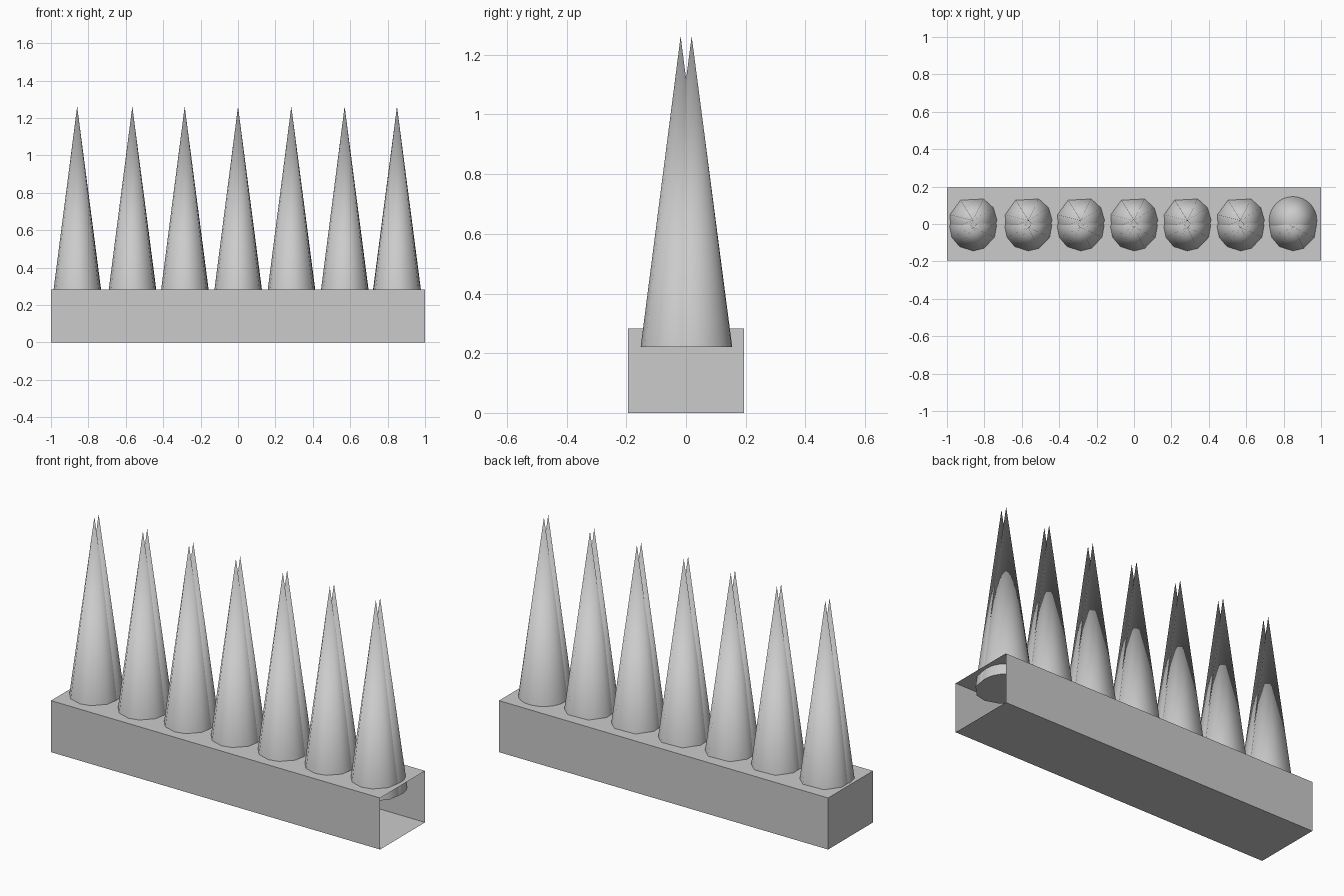
import bpy, bmesh
from math import radians, cos, sin

if "Cube" in bpy.data.objects:
    bpy.data.objects.remove(bpy.data.objects["Cube"])

BASE_Z, TIP_Z = 0.22, 1.262


def finish(name, bm):
    me = bpy.data.meshes.new(name)
    bm.to_mesh(me)
    bm.free()
    ob = bpy.data.objects.new(name, me)
    bpy.context.scene.collection.objects.link(ob)
    return ob


def spike(name, x, y, r, angles):
    # Pointed cone with a closed bottom, sides set by the rim angles
    bm = bmesh.new()
    rim = [bm.verts.new((x + r * cos(radians(a)), y + r * sin(radians(a)), BASE_Z))
           for a in angles]
    tip = bm.verts.new((x, y, TIP_Z))
    for i, v in enumerate(rim):
        bm.faces.new((v, rim[(i + 1) % len(rim)], tip))
    bm.faces.new(rim[::-1])
    ob = finish(name, bm)
    bpy.ops.object.select_all(action='DESELECT')
    ob.select_set(True)
    bpy.context.view_layer.objects.active = ob
    bpy.ops.object.shade_smooth_by_angle(angle=radians(60))


# Hollow base box, open at the right end
bm = bmesh.new()
bmesh.ops.create_cube(bm, size=1)
for v in bm.verts:
    v.co = (v.co.x * 2, v.co.y * 0.39, (v.co.z + 0.5) * 0.283)
bmesh.ops.delete(bm, geom=[f for f in bm.faces if f.normal.x > 0.9], context='FACES_ONLY')
finish("base_box", bm)

# Row of paired spikes: coarse sides, except the round back spike at the right end
front_rim = [5, 40, 90, 140, 178, 205, 235, 270, 297, 335]
back_rim = [0, 32, 64, 122, 166, 200, 235, 270, 315]
round_rim = [i * 360 / 32 for i in range(32)]
centres = [-0.86, -0.565, -0.285, 0, 0.285, 0.57, 0.85]
for i, x in enumerate(centres):
    last = i == len(centres) - 1
    spike(f"front_spike_{i + 1}", x, -0.018, 0.134, front_rim)
    spike(f"back_spike_{i + 1}", x, 0.019, 0.136, round_rim if last else back_rim)
